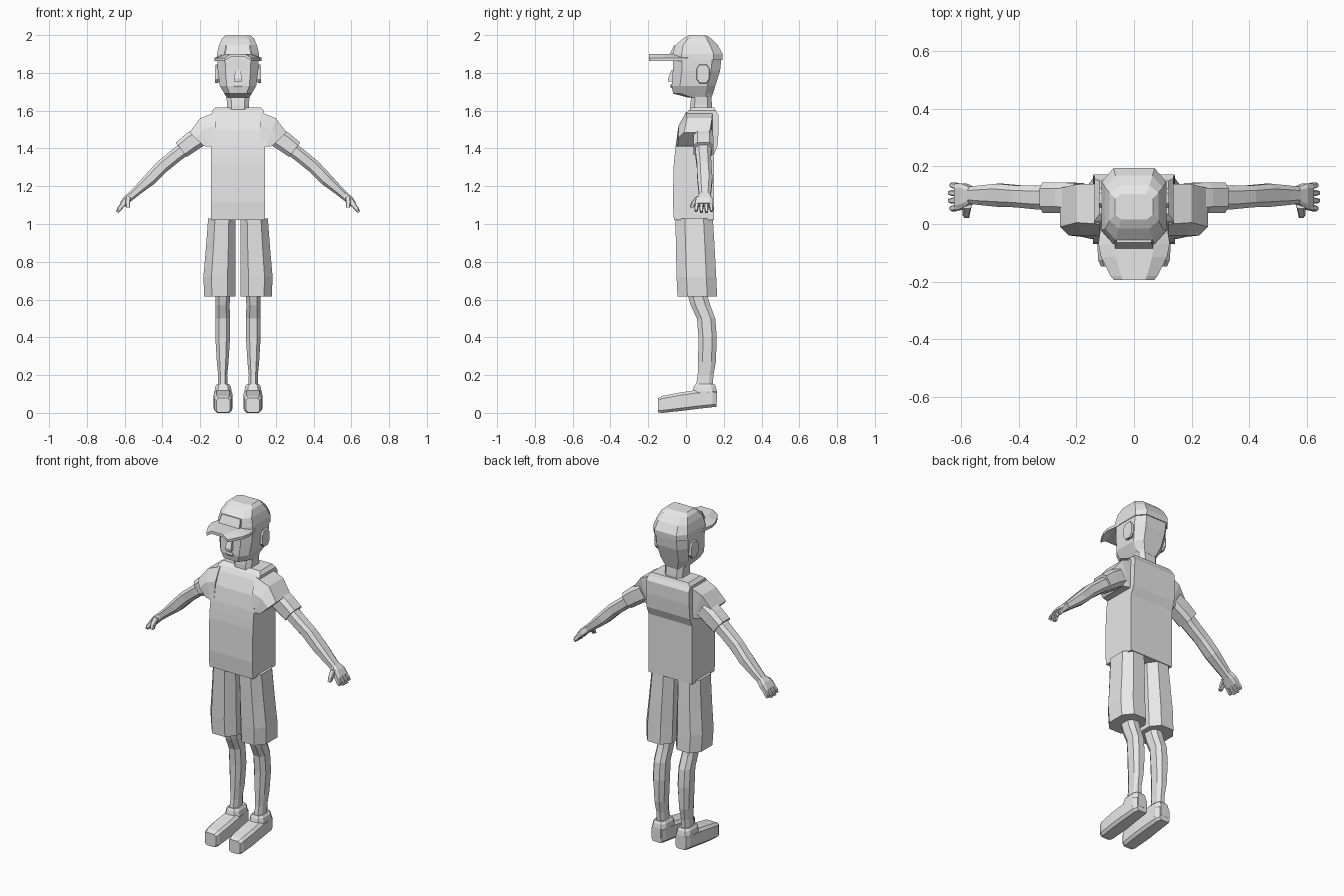
import bpy, bmesh
from mathutils import Vector

if "Cube" in bpy.data.objects:
    bpy.data.objects.remove(bpy.data.objects["Cube"])

X, Y, Z = Vector((1, 0, 0)), Vector((0, 1, 0)), Vector((0, 0, 1))

clay = bpy.data.materials.new("plain_grey")
clay.use_nodes = True
clay.diffuse_color = (0.8, 0.8, 0.8, 1)
clay.node_tree.nodes["Principled BSDF"].inputs["Base Color"].default_value = (0.8, 0.8, 0.8, 1)


def ring(c, u, v, a, b, cut):
    """Rectangle with half sizes a, b in the plane u, v; cut chamfers its corners."""
    k = 1 - cut
    if cut == 0:
        pts = [(a, -b), (a, b), (-a, b), (-a, -b)]
    else:
        pts = [(a, -b * k), (a, b * k), (a * k, b), (-a * k, b),
               (-a, b * k), (-a, -b * k), (-a * k, -b), (a * k, -b)]
    return [Vector(c) + u * p + v * q for p, q in pts]


def loft(bm, rings):
    """Skin a list of rings and close both ends."""
    rows = [[bm.verts.new(p) for p in r] for r in rings]
    n = len(rows[0])
    for lo, hi in zip(rows, rows[1:]):
        for i in range(n):
            bm.faces.new((lo[i], lo[(i + 1) % n], hi[(i + 1) % n], hi[i]))
    bm.faces.new(rows[0][::-1])
    return bm.faces.new(rows[-1])


def stack(bm, rows, cut, xc=0):
    """Horizontal sections: z, half width, front y, back y, optional centre x."""
    loft(bm, [ring((r[4] if len(r) > 4 else xc, (r[2] + r[3]) / 2, r[0]), X, Y,
                   r[1], (r[3] - r[2]) / 2, cut) for r in rows])


def limb(bm, rows, cut):
    """Sections along a path: centre point, half depth in y, half thickness."""
    pts = [Vector(r[0]) for r in rows]
    out = []
    for i, (c, ry, rt) in enumerate(rows):
        d = pts[min(i + 1, len(pts) - 1)] - pts[max(i - 1, 0)]
        d.y = 0
        out.append(ring(c, Y, Y.cross(d.normalized()), ry, rt, cut))
    loft(bm, out)


def finish(bm, name, mirror=False):
    bmesh.ops.recalc_face_normals(bm, faces=bm.faces)
    me = bpy.data.meshes.new(name)
    bm.to_mesh(me)
    bm.free()
    me.materials.append(clay)
    ob = bpy.data.objects.new(name, me)
    bpy.context.collection.objects.link(ob)
    if mirror:
        mod = ob.modifiers.new("mirror", "MIRROR")
        mod.use_mirror_merge = False
    return ob


# Head and neck
bm = bmesh.new()
stack(bm, [(1.67, .06, .01, .135), (1.69, .072, -.068, .142), (1.73, .096, -.076, .155),
           (1.81, .107, -.07, .18), (1.88, .11, -.068, .188)], .38)
finish(bm, "head")
bm = bmesh.new()
stack(bm, [(1.58, .06, .02, .14), (1.63, .058, .022, .138), (1.69, .062, .03, .132)], .4)
finish(bm, "neck")

# Nose and lips
bm = bmesh.new()
stack(bm, [(1.755, .02, -.094, -.05), (1.77, .02, -.095, -.05), (1.815, .014, -.076, -.05)], 0)
finish(bm, "nose")
bm = bmesh.new()
stack(bm, [(1.72, .018, -.08, -.05), (1.73, .025, -.084, -.05), (1.74, .018, -.08, -.05)], 0)
finish(bm, "lips")

# Ears with a hollow
bm = bmesh.new()
outer = loft(bm, [ring((x, .09, 1.795), Y, Z, s * .034, s * .05, .45)
                  for x, s in ((.09, .8), (.112, 1), (.121, .95))])
bmesh.ops.inset_region(bm, faces=[outer], thickness=.01, depth=-.008)
finish(bm, "ears", True)

# Cap crown, front panel and visor
bm = bmesh.new()
stack(bm, [(1.868, .113, -.073, .192), (1.9, .112, -.07, .194), (1.947, .1, -.056, .168),
           (1.982, .085, -.015, .135), (1.999, .066, .015, .105)], .36)
finish(bm, "cap_crown")
bm = bmesh.new()
stack(bm, [(1.9, .066, -.085, -.03), (1.912, .066, -.08, -.03), (1.946, .06, -.064, -.03)], 0)
finish(bm, "cap_front_panel")
bm = bmesh.new()
visor = []
for y, w in ((.01, .113), (-.07, .124), (-.115, .115), (-.18, .082), (-.195, .07)):
    top = [(-w, 1.88), (-w * .55, 1.9), (w * .55, 1.9), (w, 1.88)]
    visor.append([Vector((x, y, z)) for x, z in top]
                 + [Vector((x, y, z - .016)) for x, z in reversed(top)])
loft(bm, visor)
finish(bm, "cap_visor")

# Shirt body, with the upper back standing proud
bm = bmesh.new()
stack(bm, [(1.02, .143, -.064, .147), (1.12, .143, -.07, .147), (1.31, .143, -.065, .147),
           (1.365, .143, -.06, .147), (1.415, .142, -.054, .167), (1.5, .141, -.038, .173),
           (1.575, .139, -.005, .173), (1.6, .137, .012, .158), (1.618, .12, .035, .15)], 0)
finish(bm, "shirt_body")

# Shirt sleeves, cut off square to the arm
bm = bmesh.new()
sleeve = []
for top, low, front_top, front_low, back in (((.12, 1.592), (.12, 1.41), .0, -.055, .14),
                                             ((.2, 1.56), (.15, 1.41), .005, -.052, .138),
                                             ((.257, 1.485), (.18, 1.412), -.01, -.045, .125)):
    sleeve.append([Vector(p) for p in ((low[0], front_low, low[1]), (low[0], back, low[1]),
                                       (top[0], back, top[1]), (top[0], front_top, top[1]),
                                       (top[0] * .6 + low[0] * .4, -.04,
                                        top[1] * .6 + low[1] * .4))])
loft(bm, sleeve)
finish(bm, "shirt_sleeves", True)
bm = bmesh.new()
limb(bm, [((.19, .09, 1.47), .052, .052), ((.245, .092, 1.435), .053, .052),
          ((.3, .092, 1.393), .053, .048)], .4)
finish(bm, "sleeve_cuffs", True)

# Arms
bm = bmesh.new()
limb(bm, [((.25, .092, 1.425), .044, .038), ((.33, .092, 1.362), .041, .036),
          ((.4, .096, 1.305), .038, .036), ((.465, .1, 1.238), .04, .034),
          ((.53, .1, 1.18), .034, .025), ((.575, .1, 1.14), .028, .021)], .45)
finish(bm, "arms", True)

# Hands: palm, four fingers and a thumb
bm = bmesh.new()
limb(bm, [((.565, .1, 1.15), .029, .021), ((.59, .097, 1.128), .043, .021),
          ((.614, .094, 1.1), .047, .016)], .35)
for i in range(4):
    y = .06 + .023 * i
    tip = .006 if i in (0, 3) else 0
    spread = (i - 1.5) * .004
    limb(bm, [((.608, y, 1.106), .0105, .013), ((.627, y + spread, 1.082), .01, .012),
              ((.64 - tip, y + spread, 1.062 + tip), .007, .008)], .35)
limb(bm, [((.58, .07, 1.145), .016, .015), ((.584, .042, 1.115), .014, .013),
          ((.582, .03, 1.088), .01, .01)], .35)
finish(bm, "hands", True)

# Shorts
bm = bmesh.new()
stack(bm, [(.617, .083, -.045, .165, .096), (.72, .085, -.05, .16, .098),
           (.87, .079, -.053, .152, .091), (1.03, .073, -.056, .142, .085)], .5)
finish(bm, "shorts", True)

# Legs
bm = bmesh.new()
stack(bm, [(.1, .026, .045, .14), (.2, .024, .062, .145), (.27, .031, .064, .158),
           (.4, .039, .066, .163), (.5, .038, .058, .155), (.57, .037, .025, .128),
           (.64, .039, .005, .108)], .5, .081)
finish(bm, "legs", True)

# Shoes: sole rises towards the heel, with an ankle collar
bm = bmesh.new()
loft(bm, [ring((.079, y, (lo + hi) / 2), X, Z, w, (hi - lo) / 2, .3)
          for y, w, lo, hi in ((-.147, .036, .002, .078), (-.125, .046, 0, .09),
                               (-.03, .05, .01, .108), (.05, .048, .02, .12),
                               (.14, .044, .03, .125), (.162, .034, .032, .12))])
finish(bm, "shoes", True)
bm = bmesh.new()
stack(bm, [(.06, .045, .03, .163), (.115, .045, .035, .163), (.14, .041, .042, .158),
           (.152, .032, .05, .15)], .4, .079)
finish(bm, "shoe_collars", True)
